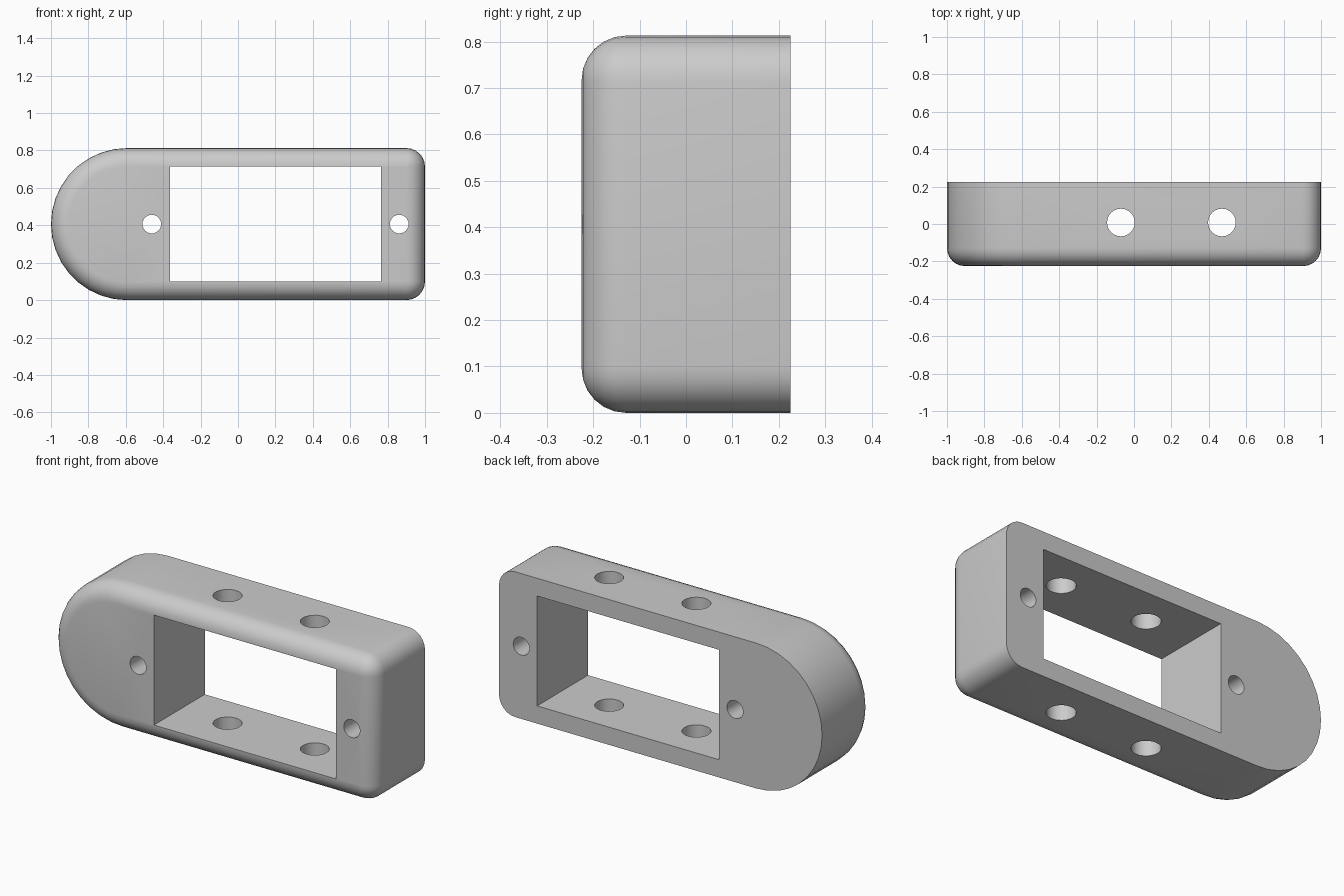
import bpy, bmesh
from math import sin, cos, pi, radians
from mathutils import Matrix

if "Cube" in bpy.data.objects:
    bpy.data.objects.remove(bpy.data.objects["Cube"])

W, H, D = 1.0, 0.813, 0.225      # half width, height, half depth
R, C, F = H / 2, 0.1, 0.096      # round end, right corners, front fillet


def outline(inset):
    """Rounded-end outline in x/z, shrunk by inset."""
    pts = []

    def arc(cx, cz, r, a0, a1, n):
        for i in range(n + 1):
            a = radians(a0 + (a1 - a0) * i / n)
            pts.append((cx + (r - inset) * cos(a), cz + (r - inset) * sin(a)))

    arc(W - C, C, C, -90, 0, 6)
    arc(W - C, H - C, C, 0, 90, 6)
    arc(-W + R, R, R, 90, 270, 18)
    return pts


def make_object(name, bm):
    bmesh.ops.recalc_face_normals(bm, faces=bm.faces)
    mesh = bpy.data.meshes.new(name)
    bm.to_mesh(mesh)
    bm.free()
    ob = bpy.data.objects.new(name, mesh)
    bpy.context.collection.objects.link(ob)
    return ob


# Body: flat back, straight sides, filleted front edge
bm = bmesh.new()
steps = 6
levels = [(0, D)] + [(F * (1 - cos(a)), -D + F - F * sin(a))
                     for a in (i * pi / 2 / steps for i in range(steps + 1))]
rings = [[bm.verts.new((x, y, z)) for x, z in outline(d)] for d, y in levels]
for a, b in zip(rings, rings[1:]):
    for i in range(len(a)):
        j = (i + 1) % len(a)
        bm.faces.new((a[i], a[j], b[j], b[i]))
bm.faces.new(rings[0])
bm.faces.new(rings[-1])
body = make_object("frame_body", bm)


def cut(ob, cutter):
    cutter.hide_render = True
    mod = ob.modifiers.new(cutter.name, 'BOOLEAN')
    mod.operation, mod.solver, mod.object = 'DIFFERENCE', 'EXACT', cutter
    bpy.context.view_layer.objects.active = ob
    bpy.ops.object.modifier_apply(modifier=mod.name)
    bpy.data.objects.remove(cutter)


def drill(name, loc, radius, rot):
    bm = bmesh.new()
    bmesh.ops.create_cone(bm, cap_ends=True, segments=24, radius1=radius,
                          radius2=radius, depth=2,
                          matrix=Matrix.Translation(loc) @ rot)
    return make_object(name, bm)


# Rectangular window
bm = bmesh.new()
x0, x1, z0, z1 = -0.363, 0.764, 0.099, 0.714
bmesh.ops.create_cube(bm, size=1, matrix=Matrix.Translation(
    ((x0 + x1) / 2, 0, (z0 + z1) / 2)) @ Matrix.Diagonal((x1 - x0, 1, z1 - z0, 1)))
cut(body, make_object("window_cutter", bm))

# Screw holes front to back, then larger holes top to bottom
for x in (-0.461, 0.862):
    cut(body, drill("screw_hole", (x, 0, R), 0.05, Matrix.Rotation(pi / 2, 4, 'X')))
for x in (-0.07, 0.47):
    cut(body, drill("cross_hole", (x, 0.008, R), 0.074, Matrix.Identity(4)))

bpy.ops.object.select_all(action='DESELECT')
body.select_set(True)
bpy.context.view_layer.objects.active = body
bpy.ops.object.shade_smooth_by_angle(angle=radians(30))
